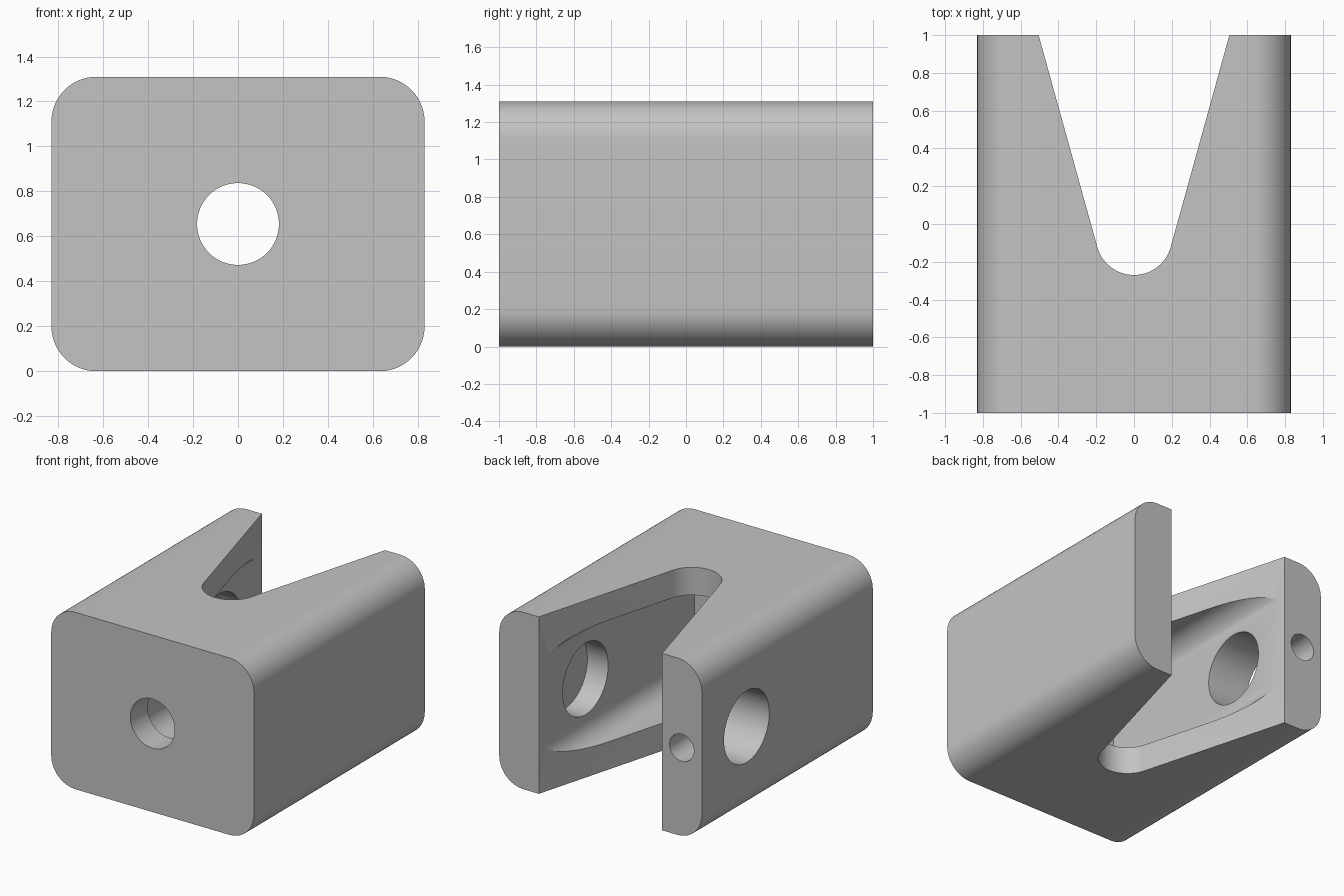
import bpy, bmesh, math
from mathutils import Vector

if "Cube" in bpy.data.objects:
    bpy.data.objects.remove(bpy.data.objects["Cube"])

ZC = 0.655  # height of the centre line


def prism(name, pts, offset):
    """Extrude a closed 3D outline by an offset vector."""
    bm = bmesh.new()
    face = bm.faces.new([bm.verts.new(p) for p in pts])
    top = bmesh.ops.extrude_face_region(bm, geom=[face])["geom"]
    moved = [v for v in top if isinstance(v, bmesh.types.BMVert)]
    bmesh.ops.translate(bm, verts=moved, vec=Vector(offset))
    bmesh.ops.recalc_face_normals(bm, faces=bm.faces)
    mesh = bpy.data.meshes.new(name)
    bm.to_mesh(mesh)
    bm.free()
    obj = bpy.data.objects.new(name, mesh)
    bpy.context.collection.objects.link(obj)
    return obj


def rounded_bar(name, w, h, r, y0, y1, steps=14):
    """Bar along y with a rounded rectangular section (half sizes w, h)."""
    pts = []
    for k, (sx, sz) in enumerate([(1, 1), (-1, 1), (-1, -1), (1, -1)]):
        for i in range(steps + 1):
            a = math.pi / 2 * (k + i / steps)
            pts.append((sx * (w - r) + r * math.cos(a), y0,
                        ZC + sz * (h - r) + r * math.sin(a)))
    return prism(name, pts, (0, y1 - y0, 0))


def drill(name, start, axis, r, length, n=64):
    """Round cutter along the x or y axis."""
    pts = []
    for i in range(n):
        a = 2 * math.pi * i / n
        c, s = r * math.cos(a), r * math.sin(a)
        d = (0, c, s) if axis == "x" else (c, 0, s)
        pts.append(Vector(start) + Vector(d))
    return prism(name, pts, (length, 0, 0) if axis == "x" else (0, length, 0))


# Main block with rounded long edges
body = rounded_bar("clevis_body", 0.83, 0.655, 0.2, -1, 1)

# Tapered notch with a round bottom, open to the back
slope, yc, r = 0.277, -0.0686, 0.2014
tilt = math.atan(slope)
notch = [(0.505 + 0.2 * slope, 1.2, -0.2)]
for i in range(33):
    a = -tilt - (math.pi - 2 * tilt) * i / 32
    notch.append((r * math.cos(a), yc + r * math.sin(a), -0.2))
notch.append((-0.505 - 0.2 * slope, 1.2, -0.2))

cutters = [
    prism("notch_cutter", notch, (0, 0, 1.8)),
    # Inner cavity behind the front wall
    rounded_bar("cavity_cutter", 0.49, 0.45, 0.15, -0.8, 1.2),
    # Front hole, pin hole (blind in one arm) and set screw hole
    drill("front_hole_cutter", (0, -1.2, ZC), "y", 0.182, 0.7),
    drill("pin_hole_cutter", (-1.0, 0.476, ZC), "x", 0.265, 1.66),
    drill("screw_hole_cutter", (-0.665, 0.476, ZC), "y", 0.1, 0.8, 40),
]

bpy.context.view_layer.objects.active = body
body.select_set(True)
for c in cutters:
    c.hide_render = True
    mod = body.modifiers.new(c.name, "BOOLEAN")
    mod.operation = "DIFFERENCE"
    mod.solver = "EXACT"
    mod.object = c
    bpy.ops.object.modifier_apply(modifier=mod.name)
for c in cutters:
    bpy.data.objects.remove(c)

bpy.ops.object.shade_smooth_by_angle(angle=math.radians(20))

# Single plain grey
grey = bpy.data.materials.new("plain_grey")
grey.diffuse_color = (0.55, 0.55, 0.55, 1)
grey.use_nodes = True
grey.node_tree.nodes["Principled BSDF"].inputs["Base Color"].default_value = grey.diffuse_color
body.data.materials.clear()
body.data.materials.append(grey)
